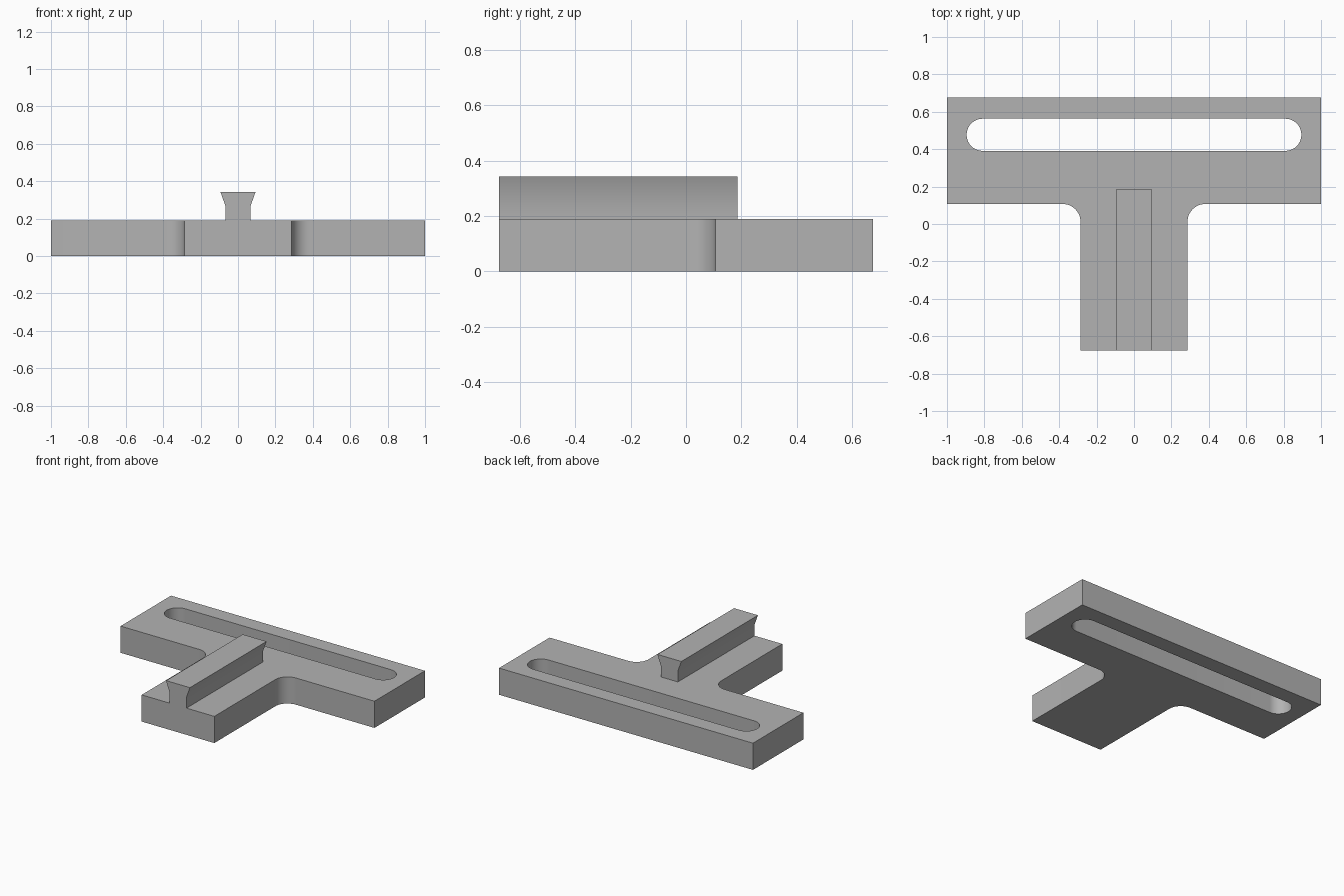
import bpy, bmesh
from math import pi, sin, cos
from mathutils import Vector

cube = bpy.data.objects.get("Cube")
if cube:
    bpy.data.objects.remove(cube, do_unlink=True)

HALF_DEPTH = 0.675
PLATE_TOP = 0.19

grey = bpy.data.materials.new("plain grey")
grey.use_nodes = True
grey.diffuse_color = (0.45, 0.45, 0.45, 1)
grey.node_tree.nodes["Principled BSDF"].inputs["Base Color"].default_value = grey.diffuse_color


def arc(cx, cy, r, start, end, steps=12):
    angles = [start + (end - start) * i / steps for i in range(steps + 1)]
    return [(cx + r * cos(a), cy + r * sin(a)) for a in angles]


def extrude(name, points, direction):
    """Prism from a closed outline of 3D points."""
    bm = bmesh.new()
    face = bm.faces.new([bm.verts.new(p) for p in points])
    result = bmesh.ops.extrude_face_region(bm, geom=[face], use_keep_orig=True)
    verts = [g for g in result["geom"] if isinstance(g, bmesh.types.BMVert)]
    bmesh.ops.translate(bm, verts=verts, vec=Vector(direction))
    bmesh.ops.recalc_face_normals(bm, faces=bm.faces[:])
    mesh = bpy.data.meshes.new(name)
    bm.to_mesh(mesh)
    bm.free()
    mesh.materials.append(grey)
    obj = bpy.data.objects.new(name, mesh)
    bpy.context.collection.objects.link(obj)
    return obj


def smooth(obj):
    bpy.ops.object.select_all(action="DESELECT")
    obj.select_set(True)
    bpy.context.view_layer.objects.active = obj
    bpy.ops.object.shade_smooth_by_angle(angle=pi / 6)


# T-shaped plate with filleted inner corners
bar_front, stem, fillet = 0.107, 0.286, 0.095
half = [(stem, -HALF_DEPTH)]
half += arc(stem + fillet, bar_front - fillet, fillet, pi, pi / 2)
half += [(1, bar_front), (1, HALF_DEPTH)]
outline = half + [(-x, y) for x, y in reversed(half)]
plate = extrude("t_plate", [(x, y, 0) for x, y in outline], (0, 0, PLATE_TOP))

# Rounded slot through the crossbar
slot_y, slot_r = 0.477, 0.086
slot_x = 0.895 - slot_r
slot = arc(slot_x, slot_y, slot_r, -pi / 2, pi / 2, 20)
slot += arc(-slot_x, slot_y, slot_r, pi / 2, 3 * pi / 2, 20)
cutter = extrude("slot_cutter", [(x, y, -0.1) for x, y in slot], (0, 0, 0.5))
cutter.hide_render = True
cut = plate.modifiers.new("slot", "BOOLEAN")
cut.object = cutter
cut.solver = "EXACT"
bpy.context.view_layer.objects.active = plate
bpy.ops.object.modifier_apply(modifier=cut.name)
bpy.data.objects.remove(cutter, do_unlink=True)
smooth(plate)

# Flared rail along the stem
side = [(0.067, PLATE_TOP), (0.067, 0.268), (0.094, 0.343)]
profile = side + [(-x, z) for x, z in reversed(side)]
rail = extrude("flared_rail", [(x, -HALF_DEPTH, z) for x, z in profile],
               (0, HALF_DEPTH + 0.187, 0))
smooth(rail)
